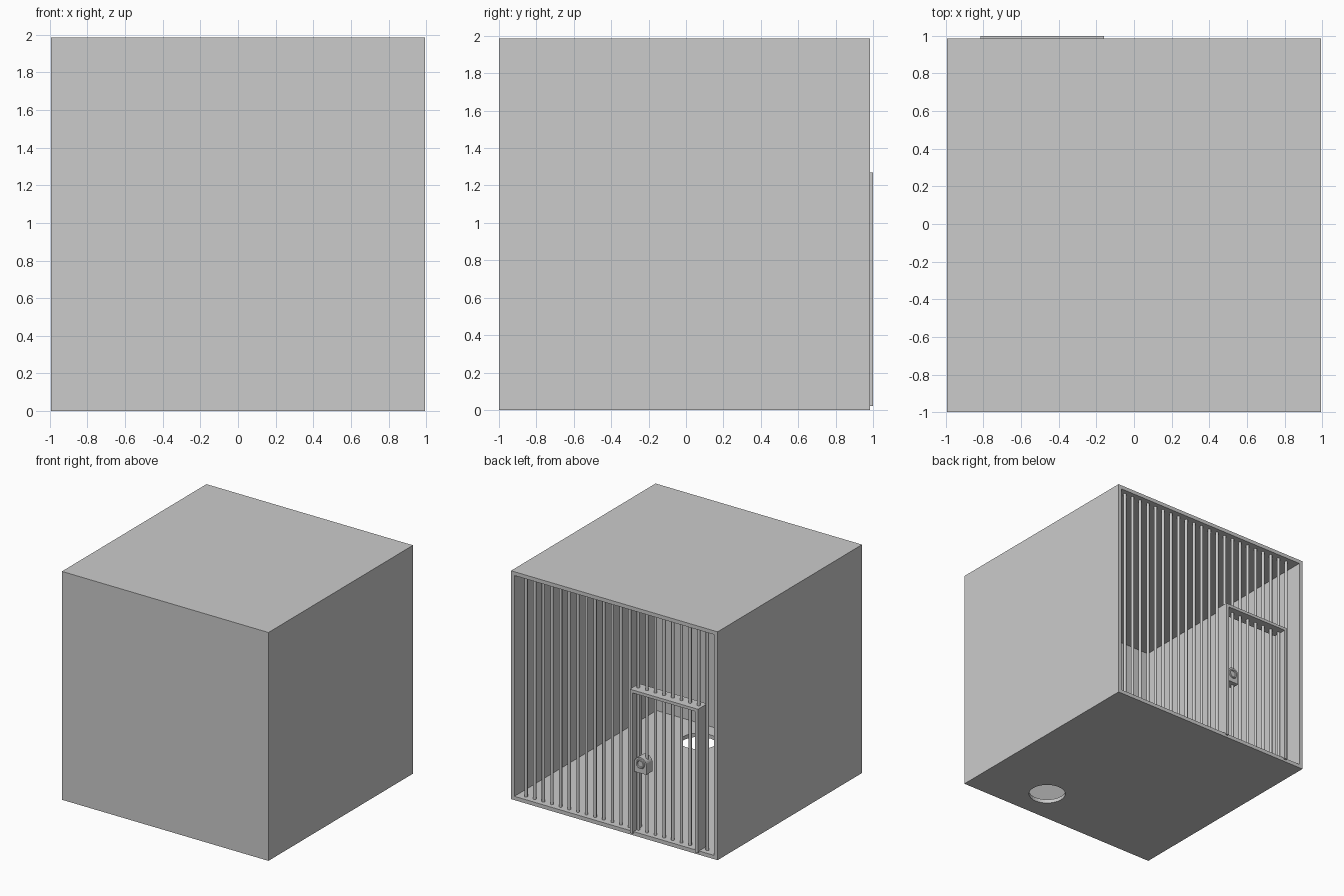
import bpy, bmesh, math

if "Cube" in bpy.data.objects:
    bpy.data.objects.remove(bpy.data.objects["Cube"])

H = 0.993           # half width of the cell
Y0, Y1 = -1.0, 0.985
TOP = 1.985
T = 0.033           # wall thickness


def finish(name, bm):
    bmesh.ops.recalc_face_normals(bm, faces=bm.faces[:])
    me = bpy.data.meshes.new(name)
    bm.to_mesh(me)
    bm.free()
    ob = bpy.data.objects.new(name, me)
    bpy.context.collection.objects.link(ob)
    return ob


def box(name, x0, x1, y0, y1, z0, z1):
    bm = bmesh.new()
    bmesh.ops.create_cube(bm, size=1)
    for v in bm.verts:
        v.co = ((x0 + x1) / 2 + v.co.x * (x1 - x0),
                (y0 + y1) / 2 + v.co.y * (y1 - y0),
                (z0 + z1) / 2 + v.co.z * (z1 - z0))
    return finish(name, bm)


def cylinder(name, x, y, z0, z1, r, n):
    bm = bmesh.new()
    bmesh.ops.create_cone(bm, cap_ends=True, segments=n, radius1=r, radius2=r, depth=z1 - z0)
    bmesh.ops.translate(bm, verts=bm.verts[:], vec=(x, y, (z0 + z1) / 2))
    return finish(name, bm)


def cut(ob, cutter):
    mod = ob.modifiers.new("cut", 'BOOLEAN')
    mod.operation = 'DIFFERENCE'
    mod.solver = 'EXACT'
    mod.object = cutter
    bpy.context.view_layer.objects.active = ob
    bpy.ops.object.modifier_apply(modifier=mod.name)
    bpy.data.objects.remove(cutter)


# Hollow cell, open at the back, with a round drain hole in the floor
cell = box("cell_walls", -H, H, Y0, Y1, 0, TOP)
cut(cell, box("room_cutter", -H + T, H - T, Y0 + T, Y1 + 0.2, T, TOP - T))
cut(cell, cylinder("drain_cutter", 0.36, -0.69, -0.1, 0.15, 0.15, 32))

# Row of vertical bars
BAR_Y = 0.934
for i in range(22):
    x = 0.012 + (i - 10.5) * 0.083
    bar = cylinder("bar", x, BAR_Y, T, TOP - T, 0.013, 12)
    for p in bar.data.polygons:
        p.use_smooth = len(p.vertices) == 4

# Door frame: two posts and a lintel
DX0, DX1, DY0, DY1, DZ = -0.815, -0.16, 0.872, 1.0, 1.27
P = 0.026
box("door_post_left", DX0, DX0 + P, DY0, DY1, 0.02, DZ)
box("door_post_right", DX1 - P, DX1, DY0, DY1, 0.02, DZ)
box("door_lintel", DX0 + P, DX1 - P, DY0, DY1, DZ - P, DZ)

# Lock body: square bottom, arched top
LX, LZ, LR = -0.247, 0.635, 0.057
outline = [(LX - LR, LZ - 0.08), (LX + LR, LZ - 0.08)]
outline += [(LX + LR * math.cos(a), LZ + LR * math.sin(a))
            for a in (math.pi * k / 12 for k in range(13))]
bm = bmesh.new()
face = bm.faces.new([bm.verts.new((x, 0.895, z)) for x, z in outline])
ext = bmesh.ops.extrude_face_region(bm, geom=[face])
bmesh.ops.translate(bm, vec=(0, 0.085, 0),
                    verts=[g for g in ext["geom"] if isinstance(g, bmesh.types.BMVert)])
finish("lock_body", bm)

# Raised ring on both faces of the lock
for y in (0.895, 0.98):
    bpy.ops.mesh.primitive_torus_add(major_radius=0.033, minor_radius=0.009,
                                     major_segments=24, minor_segments=8,
                                     location=(LX, y, LZ), rotation=(math.pi / 2, 0, 0))
    ring = bpy.context.object
    ring.name = "lock_ring"
    bpy.ops.object.shade_smooth_by_angle()
